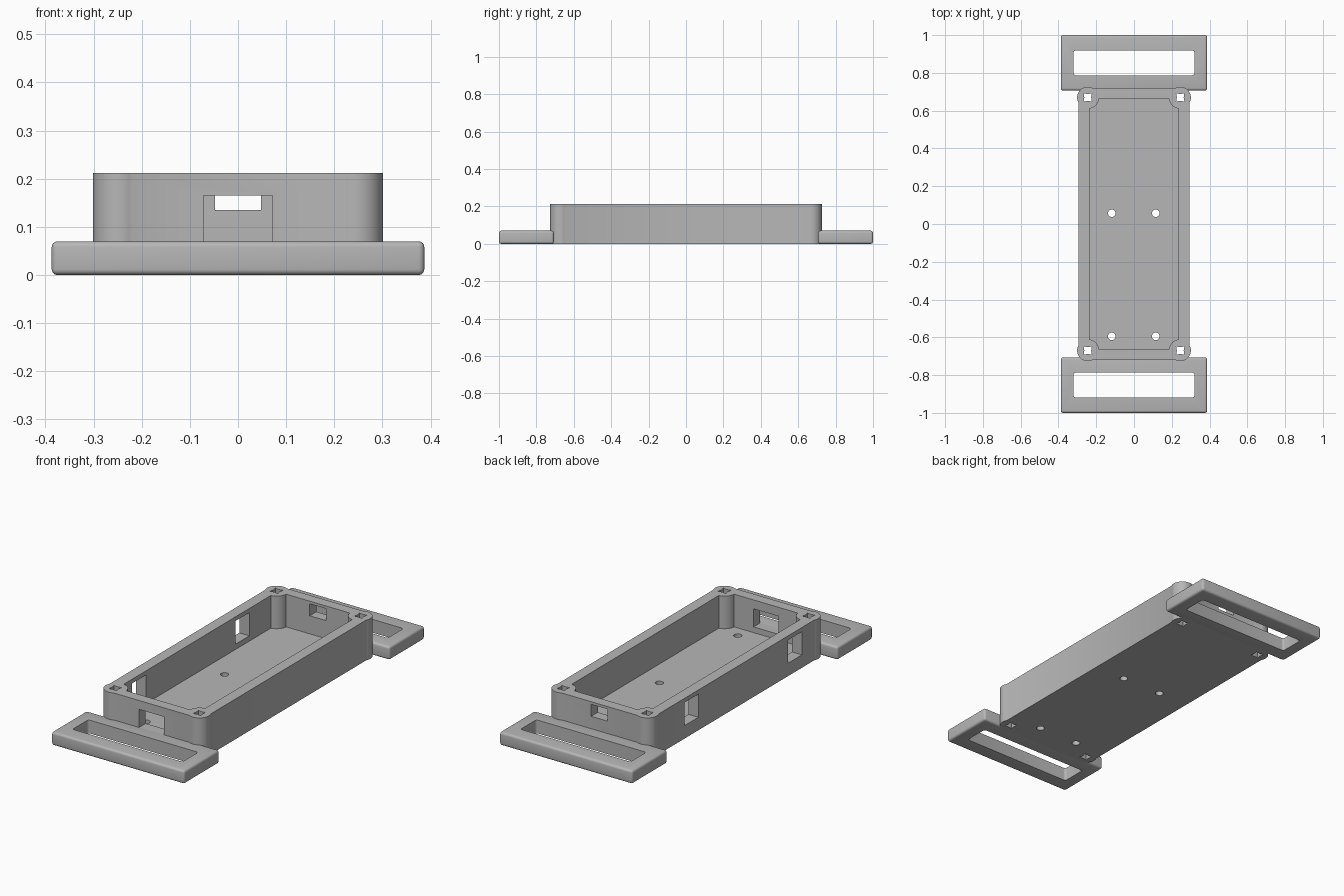
import bpy, bmesh, math

cube = bpy.data.objects.get("Cube")
if cube:
    bpy.data.objects.remove(cube, do_unlink=True)

grey = bpy.data.materials.new("light_grey")
grey.use_nodes = True
COLOUR = (0.47, 0.47, 0.47, 1)
grey.diffuse_color = COLOUR
grey.node_tree.nodes["Principled BSDF"].inputs["Base Color"].default_value = COLOUR

BOSS_X, BOSS_Y = 0.245, 0.67
HEIGHT, FLOOR, BAR = 0.212, 0.04, 0.07


def finish(name, bm):
    bmesh.ops.recalc_face_normals(bm, faces=bm.faces)
    mesh = bpy.data.meshes.new(name)
    bm.to_mesh(mesh)
    bm.free()
    mesh.materials.append(grey)
    obj = bpy.data.objects.new(name, mesh)
    bpy.context.collection.objects.link(obj)
    return obj


def prism(name, points, z0, z1):
    """Extrude a flat outline from z0 to z1."""
    bm = bmesh.new()
    face = bm.faces.new([bm.verts.new((x, y, z0)) for x, y in points])
    top = bmesh.ops.extrude_face_region(bm, geom=[face])["geom"]
    verts = [v for v in top if isinstance(v, bmesh.types.BMVert)]
    bmesh.ops.translate(bm, verts=verts, vec=(0, 0, z1 - z0))
    return finish(name, bm)


def box(name, lo, hi, bevel=0, upright_only=False):
    bm = bmesh.new()
    bmesh.ops.create_cube(bm, size=1)
    for v in bm.verts:
        v.co = [a + (b - a) * (c + 0.5) for a, b, c in zip(lo, hi, v.co)]
    if bevel:
        edges = [e for e in bm.edges if not upright_only
                 or abs(e.verts[0].co.z - e.verts[1].co.z) > 0.01]
        bmesh.ops.bevel(bm, geom=edges, offset=bevel, segments=4,
                        profile=0.5, affect='EDGES')
    return finish(name, bm)


def circle(cx, cy, r, n):
    return [(cx + r * math.cos(math.tau * i / n),
             cy + r * math.sin(math.tau * i / n)) for i in range(n)]


def corner_outline(r, start, end, n=20):
    """Mirror one boss arc into all four quadrants, giving a closed outline."""
    arc = []
    for i in range(n + 1):
        a = math.radians(start + (end - start) * i / n)
        arc.append((BOSS_X + r * math.cos(a), BOSS_Y + r * math.sin(a)))
    points = []
    for sx, sy in ((1, 1), (-1, 1), (-1, -1), (1, -1)):
        part = [(x * sx, y * sy) for x, y in arc]
        points += part if sx * sy > 0 else part[::-1]
    return points


def cut(obj, cutters):
    for c in cutters:
        mod = obj.modifiers.new("cut", 'BOOLEAN')
        mod.operation, mod.solver, mod.object = 'DIFFERENCE', 'EXACT', c
    bpy.context.view_layer.update()
    result = obj.evaluated_get(bpy.context.evaluated_depsgraph_get())
    mesh = bpy.data.meshes.new_from_object(result)
    obj.modifiers.clear()
    obj.data = mesh
    for c in cutters:
        bpy.data.objects.remove(c, do_unlink=True)


def shade(obj):
    bpy.ops.object.select_all(action='DESELECT')
    obj.select_set(True)
    bpy.context.view_layer.objects.active = obj
    bpy.ops.object.shade_smooth_by_angle(angle=math.radians(30))


# Open tray with bulging corner bosses
tray = prism("tray_body", corner_outline(0.056, -27, 117), 0, HEIGHT)
cutters = [prism("cavity", corner_outline(0.06, 262, 185), FLOOR, HEIGHT + 0.1)]

# Screw holes through the four bosses
for sx in (-1, 1):
    for sy in (-1, 1):
        hole = []
        for i in range(8):
            r = 0.031 if i % 2 else 0.018
            a = math.tau * i / 8
            hole.append((sx * BOSS_X + r * math.cos(a), sy * BOSS_Y + r * math.sin(a)))
        cutters.append(prism("screw_hole", hole, -0.1, HEIGHT + 0.1))

# Mounting holes in the floor
for x in (-0.118, 0.115):
    for y in (-0.595, 0.057):
        cutters.append(prism("floor_hole", circle(x, y, 0.02, 24), -0.1, 0.1))

# Wall openings: front port, back port, two side windows
cutters.append(box("front_port", (-0.072, -0.8, BAR), (0.072, -0.6, 0.165)))
cutters.append(box("back_port", (-0.048, 0.6, 0.135), (0.048, 0.8, 0.198)))
for y in (-0.485, 0.375):
    cutters.append(box("side_window", (-0.4, y - 0.057, 0.068), (-0.2, y + 0.057, 0.19)))
cut(tray, cutters)
shade(tray)

# Slotted strap bars at both ends
for name, s in (("front_strap_bar", -1), ("back_strap_bar", 1)):
    y0, y1 = sorted((s * 0.707, s))
    bar = box(name, (-0.387, y0, 0), (0.387, y1, BAR), 0.012)
    y0, y1 = sorted((s * 0.787, s * 0.918))
    cut(bar, [box("slot", (-0.32, y0, -0.1), (0.32, y1, 0.2), 0.012, True)])
    shade(bar)
